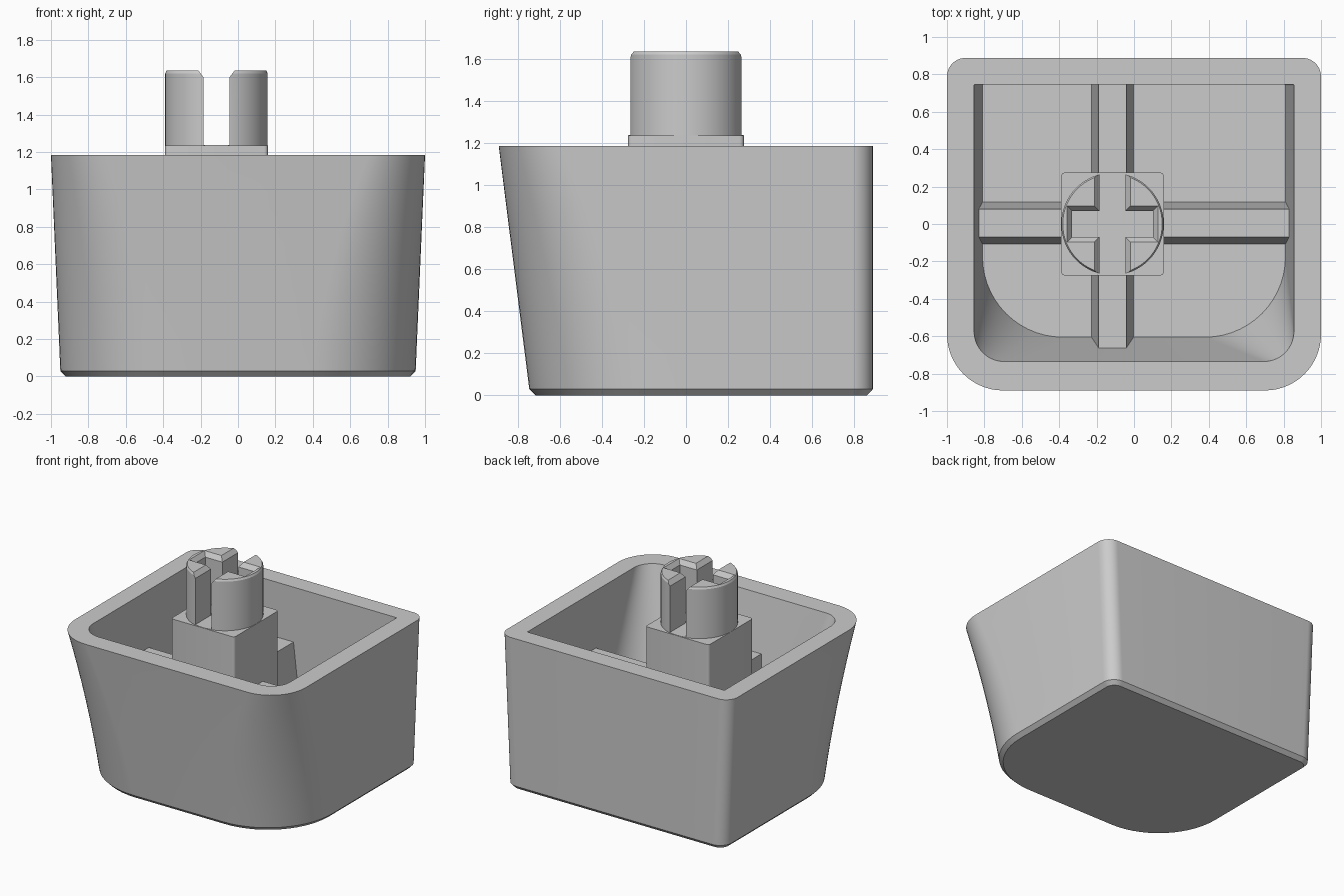
import bpy, bmesh, math

cube = bpy.data.objects.get("Cube")
if cube:
    bpy.data.objects.remove(cube)

grey = bpy.data.materials.new("plain grey")
grey.use_nodes = True
grey.diffuse_color = (0.6, 0.6, 0.6, 1)
grey.node_tree.nodes["Principled BSDF"].inputs["Base Color"].default_value = (0.6, 0.6, 0.6, 1)

CX = -0.115      # stem centre
FLOOR, RIM = 0.42, 1.185


def outline(hx, y0, y1, r_front, r_back, n=14):
    """Rounded rectangle with separate front and back corner radii."""
    pts = []
    for sx, y, sy, r, start in ((1, y0, -1, r_front, 270), (1, y1, 1, r_back, 0),
                                (-1, y1, 1, r_back, 90), (-1, y0, -1, r_front, 180)):
        for i in range(n + 1):
            a = math.radians(start + 90 * i / n)
            pts.append((sx * (hx - r) + r * math.cos(a), y - sy * r + r * math.sin(a)))
    return pts


def loft(name, rings, smooth=True):
    """Skin a stack of (outline, height) rings and cap both ends."""
    bm = bmesh.new()
    loops = [[bm.verts.new((x, y, z)) for x, y in pts] for pts, z in rings]
    n = len(loops[0])
    for a, b in zip(loops, loops[1:]):
        for i in range(n):
            j = (i + 1) % n
            bm.faces.new((a[i], a[j], b[j], b[i]))
    bm.faces.new(loops[0][::-1])
    bm.faces.new(loops[-1])
    bmesh.ops.recalc_face_normals(bm, faces=bm.faces)
    mesh = bpy.data.meshes.new(name)
    bm.to_mesh(mesh)
    bm.free()
    mesh.materials.append(grey)
    obj = bpy.data.objects.new(name, mesh)
    bpy.context.collection.objects.link(obj)
    if smooth:
        smooth_shade(obj)
    return obj


def smooth_shade(obj):
    bpy.ops.object.select_all(action="DESELECT")
    obj.select_set(True)
    bpy.context.view_layer.objects.active = obj
    bpy.ops.object.shade_smooth_by_angle(angle=math.radians(25))


def mix(a, b, t):
    return a + (b - a) * t


# Hollow shell: chamfered base, flaring outside, flat rim, tapering cavity
steps = 8
rings = [(outline(0.92, -0.715, 0.86, 0.53, 0.07), 0)]
for k in range(steps + 1):
    t = k / steps
    bulge = 0.16 * t * (1 - t)
    rings.append((outline(mix(0.95, 1, t), mix(-0.745, -0.89, t), 0.888,
                          mix(0.56, 0.3, t) + bulge, 0.1), mix(0.03, RIM, t)))
for k in range(steps + 1):
    t = k / steps
    rings.append((outline(mix(0.855, 0.81, t), mix(-0.735, -0.605, t), 0.745,
                          mix(0.16, 0.43, t), 0.004), mix(RIM, FLOOR, t)))
loft("shell", rings)


# Tapered ribs crossing the cavity floor
def rib(name, base, top):
    def rect(x0, x1, y0, y1):
        return [(x0, y0), (x1, y0), (x1, y1), (x0, y1)]
    loft(name, [(rect(*base), FLOOR - 0.02), (rect(*top), 0.755)], smooth=False)


rib("long_rib", (-0.85, 0.85, -0.11, 0.12), (-0.85, 0.85, -0.07, 0.08))
rib("cross_rib", (CX - 0.115, CX + 0.115, -0.68, 0.77), (CX - 0.075, CX + 0.075, -0.68, 0.77))

# Square block under the stem
block = [(x + CX, y) for x, y in outline(0.275, -0.275, 0.275, 0.02, 0.02, 4)]
loft("stem_block", [(block, FLOOR - 0.02), (block, 1.235)])


# Round stem with a chamfered cross-shaped socket
def circle(r, n=64):
    return [(CX + r * math.cos(math.tau * i / n), r * math.sin(math.tau * i / n)) for i in range(n)]


def cross(w, arm_x, arm_y):
    quarter = [(arm_x, -w), (arm_x, w), (w, w), (w, arm_y), (-w, arm_y), (-w, w)]
    return [(CX + x, y) for x, y in quarter] + [(CX - x, -y) for x, y in quarter]


stem = loft("stem", [(circle(0.274), 1.2), (circle(0.274), 1.62), (circle(0.266), 1.635)], smooth=False)
narrow, wide = cross(0.07, 0.217, 0.4), cross(0.097, 0.243, 0.4)
cutter = loft("socket_cutter", [(narrow, 1.238), (narrow, 1.6), (wide, 1.636), (wide, 1.7)], smooth=False)
cut = stem.modifiers.new("socket", "BOOLEAN")
cut.operation, cut.solver, cut.object = "DIFFERENCE", "EXACT", cutter
bpy.context.view_layer.objects.active = stem
bpy.ops.object.modifier_apply(modifier=cut.name)
bpy.data.objects.remove(cutter)
smooth_shade(stem)
